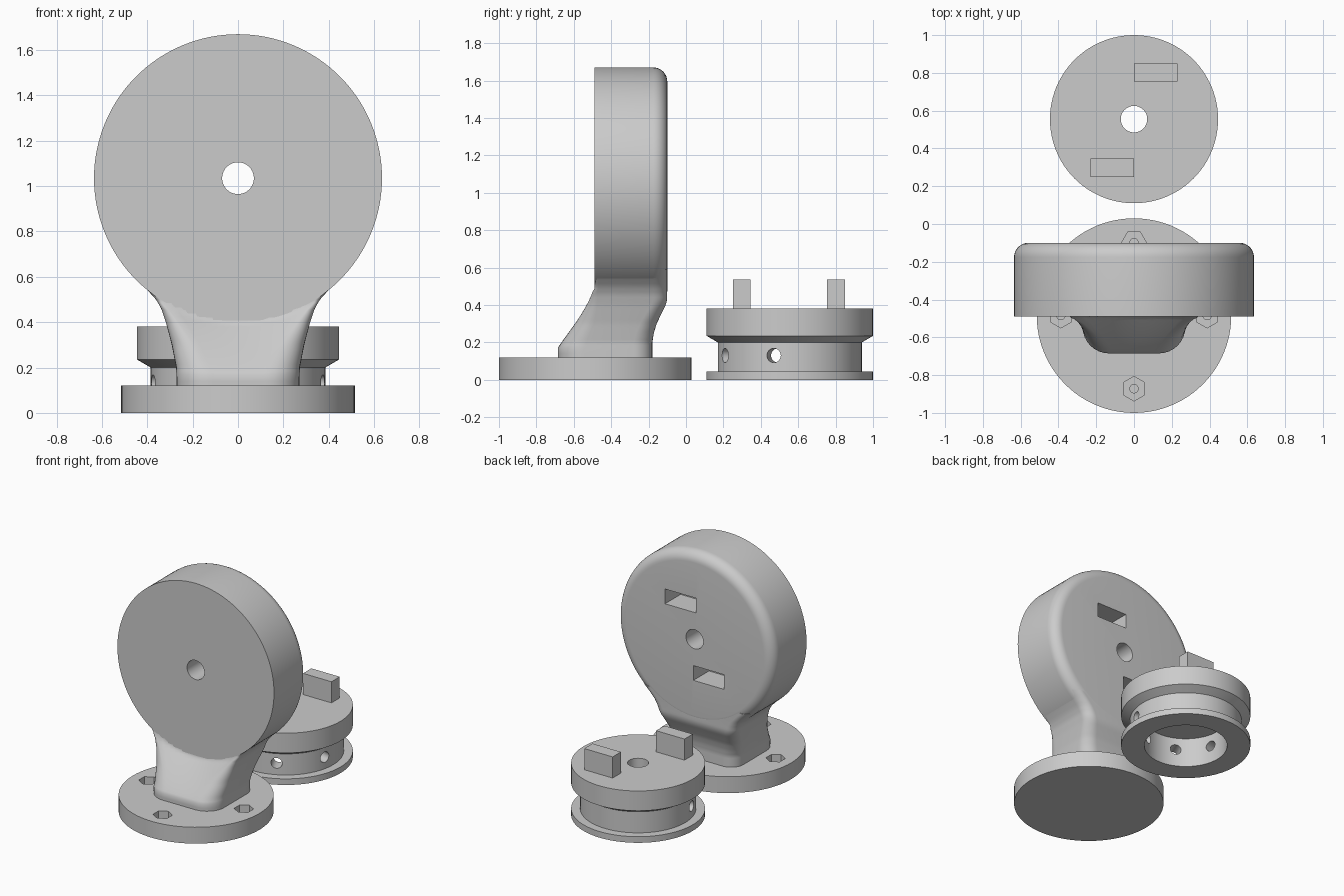
import bpy, bmesh
from math import sin, cos, pi, radians, sqrt
from mathutils import Matrix, Vector

if "Cube" in bpy.data.objects:
    bpy.data.objects.remove(bpy.data.objects["Cube"], do_unlink=True)

grey = bpy.data.materials.new("plain_grey")
grey.use_nodes = True
grey.diffuse_color = (0.6, 0.6, 0.6, 1)
grey.node_tree.nodes["Principled BSDF"].inputs["Base Color"].default_value = (0.6, 0.6, 0.6, 1)


def finish(name, bm, matrix=Matrix()):
    bmesh.ops.transform(bm, matrix=matrix, verts=bm.verts)
    bmesh.ops.recalc_face_normals(bm, faces=bm.faces)
    mesh = bpy.data.meshes.new(name)
    bm.to_mesh(mesh)
    bm.free()
    mesh.materials.append(grey)
    obj = bpy.data.objects.new(name, mesh)
    bpy.context.collection.objects.link(obj)
    return obj


def skin(bm, rings, closed):
    """Join neighbouring rings of vertices with quads."""
    n = len(rings[0])
    for i in range(len(rings) if closed else len(rings) - 1):
        a, b = rings[i], rings[(i + 1) % len(rings)]
        for j in range(n):
            k = (j + 1) % n
            bm.faces.new((a[j], a[k], b[k], b[j]))


def lathe(name, profile, matrix, sides=96):
    """Turn a closed (radius, height) outline around its own z axis."""
    bm = bmesh.new()
    rings = [[bm.verts.new((r * cos(2 * pi * j / sides), r * sin(2 * pi * j / sides), z))
              for j in range(sides)] for r, z in profile]
    skin(bm, rings, True)
    return finish(name, bm, matrix)


def rod(name, radius, depth, matrix, sides):
    bm = bmesh.new()
    bmesh.ops.create_cone(bm, cap_ends=True, segments=sides, radius1=radius,
                          radius2=radius, depth=depth)
    return finish(name, bm, matrix)


def box(name, low, high):
    bm = bmesh.new()
    bmesh.ops.create_cube(bm, size=1)
    low, high = Vector(low), Vector(high)
    size = high - low
    return finish(name, bm, Matrix.Translation((low + high) / 2) @ Matrix.Diagonal((*size, 1)))


def cut(obj, cutters):
    """Subtract the cutters one by one, then discard them."""
    for c in cutters:
        c.hide_render = True
        mod = obj.modifiers.new("cut", "BOOLEAN")
        mod.operation, mod.solver, mod.object = "DIFFERENCE", "EXACT", c
    bpy.context.view_layer.update()
    mesh = bpy.data.meshes.new_from_object(obj.evaluated_get(bpy.context.evaluated_depsgraph_get()))
    obj.modifiers.clear()
    obj.data = mesh
    for c in cutters:
        bpy.data.objects.remove(c, do_unlink=True)


def smooth(obj, degrees):
    bpy.ops.object.select_all(action="DESELECT")
    obj.select_set(True)
    bpy.context.view_layer.objects.active = obj
    bpy.ops.object.shade_smooth_by_angle(angle=radians(degrees))


def lerp(points, z):
    """Piecewise linear lookup."""
    for (z0, v0), (z1, v1) in zip(points, points[1:]):
        if z <= z1:
            return v0 + (v1 - v0) * max(0, z - z0) / (z1 - z0)
    return points[-1][1]


move = Matrix.Translation

# Foot plate with four blind hexagonal nut pockets
foot_y, foot_r, bolt_r = -0.485, 0.515, 0.387
foot = rod("foot_plate", foot_r, 0.12, move((0, foot_y, 0.06)), 96)
pockets = []
for i in range(4):
    x, y = bolt_r * cos(i * pi / 2), foot_y + bolt_r * sin(i * pi / 2)
    turn = Matrix.Rotation(pi / 6 if i == 1 else 0, 4, "Z")
    pockets.append(rod("nut_cutter", 0.065, 0.14, move((x, y, 0.13)) @ turn, 6))
    pockets.append(rod("bolt_cutter", 0.022, 0.1, move((x, y, 0.07)), 24))
cut(foot, pockets)
smooth(foot, 30)

# Upright round housing, rounded at the back edge, with two key slots
hub_z, hub_r, front_y, back_y, fillet = 1.035, 0.635, -0.49, -0.10, 0.075
thick = back_y - front_y
outline = [(0.07, 0), (hub_r, 0)]
outline += [(hub_r - fillet + fillet * cos(a * pi / 16), thick - fillet + fillet * sin(a * pi / 16))
            for a in range(9)]
outline += [(0.07, thick)]
housing = lathe("round_housing", outline,
                move((0, front_y, hub_z)) @ Matrix.Rotation(-pi / 2, 4, "X"), 128)
slots = []
for s in (1, -1):
    xs, zs = sorted((-0.01 * s, 0.24 * s)), hub_z + 0.25 * s
    slots.append(box("slot_cutter", (xs[0], back_y - 0.18, zs - 0.054), (xs[1], 0, zs + 0.054)))
cut(housing, slots)
smooth(housing, 30)

# Flared neck lofted between the foot and the housing
width = [(0.1, 0.27), (0.2, 0.273), (0.3, 0.292), (0.4, 0.318), (0.46, 0.338),
         (0.5, 0.362), (0.54, 0.398), (0.58, 0.44), (0.6, 0.46)]
rear = [(0.2, -0.18), (0.25, -0.172), (0.3, -0.157), (0.35, -0.133), (0.4, -0.108), (0.43, -0.101)]
front_round = [(0.18, 0.14), (0.3, 0.1), (0.48, 0.02)]
rear_round = [(0.2, 0.1), (0.42, 0.075)]


def front_edge(x, z):
    """Slope that runs out along the lower rim of the housing."""
    rim = hub_z - sqrt(hub_r ** 2 - min(abs(x), 0.32) ** 2)
    t = min(1, max(0, (z - 0.17) / (rim - 0.17)))
    return -0.685 + 0.196 * t ** 1.1


bm = bmesh.new()
rings = []
levels = [0.1, 0.14, 0.17] + [0.185 + 0.015 * i for i in range(28)]
for z in levels:
    w, b = lerp(width, z), lerp(rear, z)
    rf, rb = lerp(front_round, z), lerp(rear_round, z)
    half = [((w - rf) * i / 8, front_edge((w - rf) * i / 8, z)) for i in range(8)]
    f = front_edge(w - rf, z)
    half += [(w - rf + rf * sin(a * pi / 16), f + rf - rf * cos(a * pi / 16)) for a in range(9)]
    half += [(w - rb + rb * cos(a * pi / 16), b - rb + rb * sin(a * pi / 16)) for a in range(9)]
    half += [(0, b)]
    loop = half + [(-x, y) for x, y in half[-2:0:-1]]
    rings.append([bm.verts.new((x, y, z)) for x, y in loop])
skin(bm, rings, False)
bm.faces.new(rings[0])
bm.faces.new(rings[-1])
smooth(finish("flared_neck", bm), 45)

# Grooved spool, hollow underneath, with radial holes on its front half
spool_y = 0.555
spool = lathe("grooved_spool", [(0.07, 0.38), (0.445, 0.38), (0.445, 0.235), (0.385, 0.2),
                                (0.385, 0.045), (0.445, 0.045), (0.445, 0), (0.285, 0),
                                (0.285, 0.22), (0.07, 0.22)], move((0, spool_y, 0)))
drills = []
for i in range(4):
    angle = -pi / 2 + (i - 1.5) * 2 * pi / 7
    drills.append(rod("drill_cutter", 0.038, 0.3,
                      move((0, spool_y, 0.13)) @ Matrix.Rotation(angle, 4, "Z")
                      @ move((0.35, 0, 0)) @ Matrix.Rotation(pi / 2, 4, "Y"), 32))
cut(spool, drills)
smooth(spool, 30)

# Two drive keys on top of the spool
for side, s in (("left", 1), ("right", -1)):
    xs, y = sorted((0, 0.23 * s)), 0.55 + 0.252 * s
    box(side + "_drive_key", (xs[0], y - 0.048, 0.37), (xs[1], y + 0.048, 0.535))
